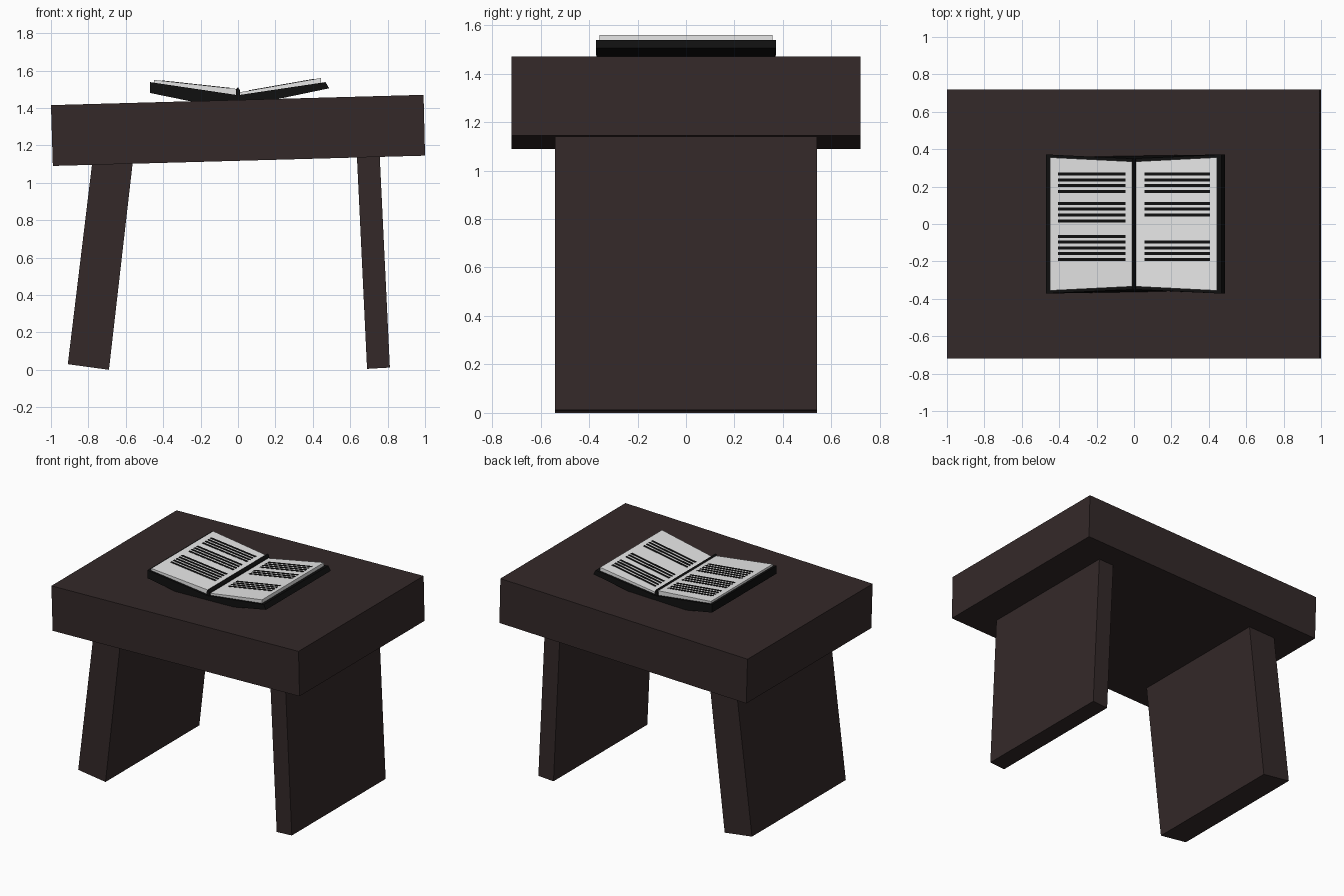
import bpy
import bmesh

cube = bpy.data.objects.get("Cube")
if cube:
    bpy.data.objects.remove(cube, do_unlink=True)


def material(name, rgb):
    m = bpy.data.materials.new(name)
    m.use_nodes = True
    colour = (*rgb, 1)
    m.diffuse_color = colour
    bsdf = m.node_tree.nodes["Principled BSDF"]
    bsdf.inputs["Base Color"].default_value = colour
    bsdf.inputs["Roughness"].default_value = 0.8
    return m


WOOD = material("dark wood", (0.034, 0.022, 0.022))
BLACK = material("cover black", (0.005, 0.005, 0.005))
PAPER = material("page white", (0.8, 0.8, 0.8))


def add_prism(bm, profile):
    """Close a front profile of (x, z, half depth) points along y."""
    front = [bm.verts.new((x, -d, z)) for x, z, d in profile]
    back = [bm.verts.new((x, d, z)) for x, z, d in profile]
    bm.faces.new(front)
    bm.faces.new(back[::-1])
    n = len(profile)
    for i in range(n):
        j = (i + 1) % n
        bm.faces.new((front[j], front[i], back[i], back[j]))


def finish(name, bm, mat):
    bmesh.ops.recalc_face_normals(bm, faces=bm.faces)
    mesh = bpy.data.meshes.new(name)
    bm.to_mesh(mesh)
    bm.free()
    mesh.materials.append(mat)
    obj = bpy.data.objects.new(name, mesh)
    bpy.context.collection.objects.link(obj)
    return obj


def prism(name, profile, mat, depth=None):
    bm = bmesh.new()
    add_prism(bm, [(*p, depth) if depth else p for p in profile])
    return finish(name, bm, mat)


# Table: tilted slab on two leaning slab legs
prism("tabletop", [(-1, 1.415), (-0.99, 1.09), (1, 1.145), (0.992, 1.47)], WOOD, 0.72)
prism("right_leg", [(-0.91, 0.03), (-0.69, 0), (-0.557, 1.16), (-0.773, 1.16)], WOOD, 0.54)
prism("left_leg", [(0.69, 0.005), (0.812, 0.012), (0.755, 1.2), (0.633, 1.2)], WOOD, 0.54)

# Open book cover, with a raised spine ridge
prism("book_cover", [
    (-0.47, 1.538, 0.372), (-0.47, 1.48, 0.372), (-0.25, 1.435, 0.36),
    (0.2, 1.445, 0.36), (0.487, 1.505, 0.372), (0.468, 1.538, 0.372),
    (0.012, 1.47, 0.35), (-0.012, 1.47, 0.35)], BLACK)
prism("book_spine", [(-0.012, 1.46), (0.012, 1.46), (0.01, 1.495), (0, 1.512), (-0.01, 1.5)],
      BLACK, 0.345)

# Page blocks: (outer x, outer z, inner x, inner z) of the upper surface
PAGES = {
    "right_page": (-0.45, 1.55, -0.01, 1.502),
    "left_page": (0.443, 1.56, 0.01, 1.484),
}
# Printed lines: (first y, number of lines) for each paragraph
PARAGRAPHS = {
    "right_page": [(0.267, 4), (0.11, 4), (-0.066, 5)],
    "left_page": [(0.267, 4), (0.11, 3), (-0.097, 4)],
}
SPANS = {"right_page": (-0.407, -0.045), "left_page": (0.055, 0.407)}

for name, (xo, zo, xi, zi) in PAGES.items():
    prism(name, [(xo, zo, 0.356), (xi, zi, 0.334), (xi, 1.465, 0.334), (xo, 1.53, 0.356)], PAPER)

    # Thin plates for the printed lines, following the page slope
    bm = bmesh.new()
    ends = [(x, zi + (zo - zi) * (x - xi) / (xo - xi)) for x in SPANS[name]]
    for first, count in PARAGRAPHS[name]:
        for k in range(count):
            y = first - 0.031 * k
            old = set(bm.verts)
            add_prism(bm, [(x, z + dz, 0.008) for (x, z), dz in
                           zip(ends + ends[::-1], (-0.002, -0.002, 0.002, 0.002))])
            bmesh.ops.translate(bm, vec=(0, y, 0), verts=[v for v in bm.verts if v not in old])
    finish(name + "_lines", bm, BLACK)
